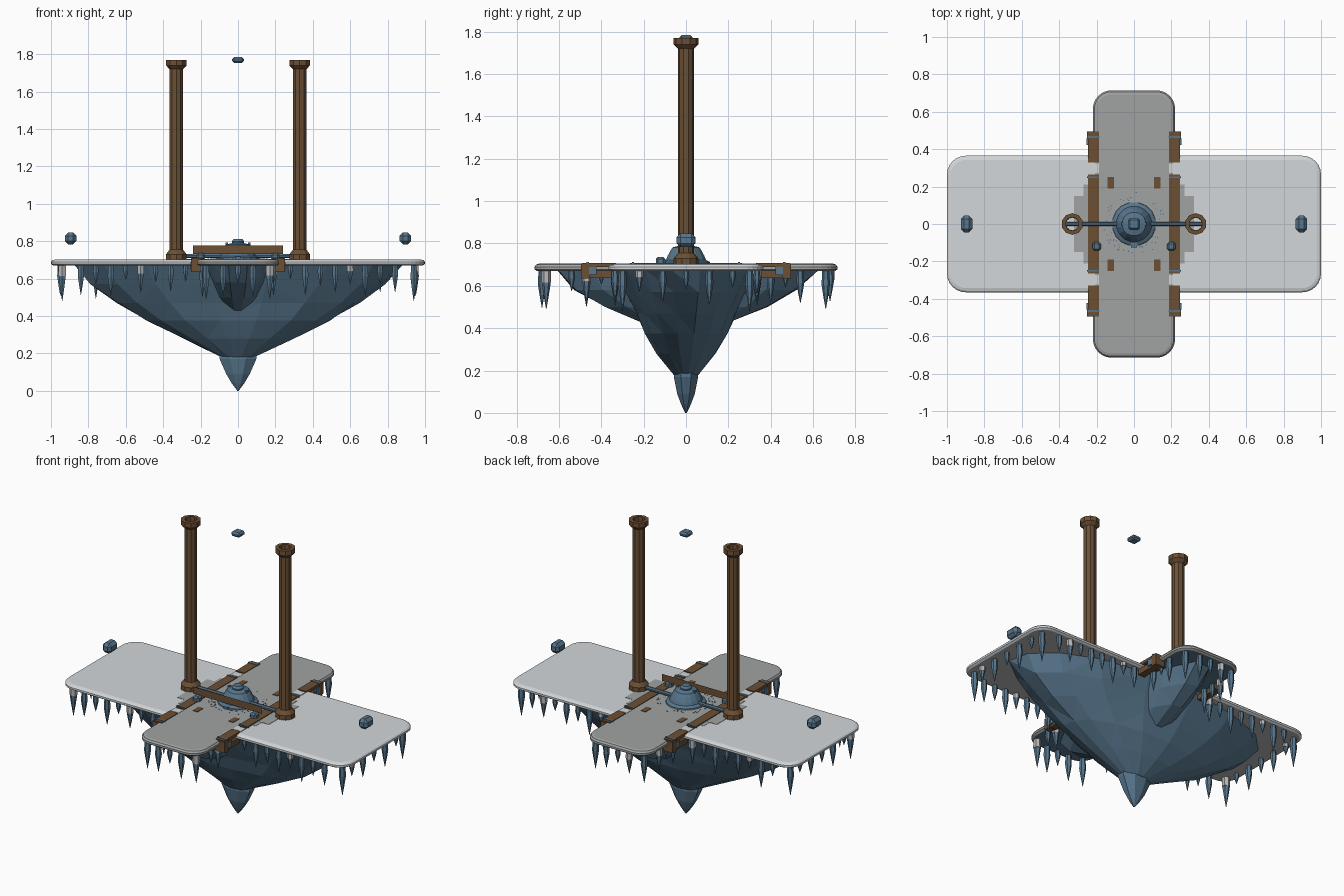
import bpy, bmesh, math, random
from mathutils import Vector

random.seed(4)
if "Cube" in bpy.data.objects:
    bpy.data.objects.remove(bpy.data.objects["Cube"])


def material(name, srgb):
    m = bpy.data.materials.new(name)
    m.use_nodes = True
    col = [c ** 2.2 for c in srgb] + [1]
    m.diffuse_color = col
    m.node_tree.nodes["Principled BSDF"].inputs["Base Color"].default_value = col
    return m


PALE = material("pale_snow", (.82, .84, .85))
GREY = material("stone_grey", (.625, .635, .635))
UNDER = material("underside_grey", (.72, .72, .72))
BLUE = material("slate_blue", (.345, .46, .545))
WOOD = material("brown_wood", (.42, .315, .22))


def finish(name, bm, *mats):
    bmesh.ops.recalc_face_normals(bm, faces=bm.faces)
    me = bpy.data.meshes.new(name)
    bm.to_mesh(me)
    bm.free()
    for m in mats:
        me.materials.append(m)
    ob = bpy.data.objects.new(name, me)
    bpy.context.collection.objects.link(ob)
    return ob


def loft(bm, rings, caps=True):
    """Skin a list of equally sized point rings."""
    vs = [[bm.verts.new(p) for p in r] for r in rings]
    n = len(vs[0])
    for a, b in zip(vs, vs[1:]):
        for i in range(n):
            j = (i + 1) % n
            bm.faces.new((a[i], a[j], b[j], b[i]))
    if caps:
        bm.faces.new(vs[0])
        bm.faces.new(vs[-1])


def oval(rx, ry, z, n, at=(0, 0), jitter=0):
    pts = []
    for i in range(n):
        t = math.tau * (i + .5) / n
        k = 1 + random.uniform(-jitter, jitter)
        pts.append((at[0] + rx * k * math.cos(t), at[1] + ry * k * math.sin(t), z))
    return pts


def lathe(bm, profile, n, at=(0, 0), caps=True):
    loft(bm, [oval(r, r, z, n, at) for r, z in profile], caps)


def rounded(hx, hy, r, z, steps=6):
    pts = []
    for q, (sx, sy) in enumerate([(1, 1), (-1, 1), (-1, -1), (1, -1)]):
        for k in range(steps + 1):
            t = math.pi / 2 * (q + k / steps)
            pts.append((sx * (hx - r) + r * math.cos(t), sy * (hy - r) + r * math.sin(t), z))
    return pts


def box(bm, centre, size, bevel=0):
    vs = bmesh.ops.create_cube(bm, size=1)["verts"]
    for v in vs:
        v.co = Vector(centre) + Vector(c * s for c, s in zip(v.co, size))
    if bevel:
        edges = list({e for v in vs for e in v.link_edges})
        bmesh.ops.bevel(bm, geom=edges, offset=bevel, segments=1, affect='EDGES')


def boxes(name, mat, items, bevel=0):
    bm = bmesh.new()
    for c, s in items:
        box(bm, c, s, bevel)
    return finish(name, bm, mat)


# Crossed platform slabs with their own underside colours
def slab(name, hx, hy, top, mat, under):
    bm = bmesh.new()
    loft(bm, [rounded(hx - d, hy - d, .1 - d, z) for d, z in
              ((.012, .67), (0, .678), (0, .69), (.008, top - .004), (.022, top))])
    ob = finish(name, bm, mat, under)
    for p in ob.data.polygons:
        p.material_index = int(p.normal.z < -.9)


slab("wide_slab", 1, .365, .702, PALE, UNDER)
slab("long_slab", .22, .715, .705, GREY, BLUE)

# Worn stone patch around the centre
boxes("worn_patch", GREY, [((0, 0, .702), (.64, .3, .004)), ((0, 0, .7015), (.54, .42, .004))])


# Faceted rock below the platform
def rock(name, levels, n):
    bm = bmesh.new()
    loft(bm, [oval(rx, ry, z, n, jitter=.025) for z, rx, ry in levels])
    bmesh.ops.triangulate(bm, faces=[f for f in bm.faces if len(f.verts) == 4])
    finish(name, bm, BLUE)


rock("wide_rock", [(.675, .88, .35), (.57, .79, .29), (.47, .65, .24),
                   (.375, .5, .2), (.28, .3, .14), (.18, .09, .06)], 16)
rock("long_rock", [(.675, .2, .64), (.58, .165, .54), (.5, .13, .4), (.43, .07, .22)], 12)

bm = bmesh.new()
loft(bm, [oval(rx, ry, z, 8) for z, rx, ry in
          ((.205, .108, .06), (.17, .106, .062), (.09, .068, .045), (.04, .036, .025), (0, .004, .004))])
finish("rock_tip", bm, BLUE)

# Icicles hanging around both rims, longest at the corners
spots = []
for s in (-1, 1):
    for t in (-1, 1):
        spots += [(s * .94, t * .3, .19), (s * .17, t * .66, .18)]
        spots += [(s * (.28 + .08 * i), t * .335, 0) for i in range(8)]
        spots += [(s * .19, t * (.4 + .07 * i), 0) for i in range(3)]
    spots += [(s * .95, -.22 + .11 * i, 0) for i in range(5)]
    spots += [(-.08 + .08 * i, s * .68, 0) for i in range(3)]
ice, collars = bmesh.new(), bmesh.new()
for i, (x, y, length) in enumerate(spots):
    h = length or (random.uniform(.13, .18) if i % 2 else random.uniform(.06, .11))
    r = .012 + .045 * h
    lathe(ice, [(r * .8, .68), (r, .67 - h * .35), (r * .6, .67 - h * .65), (.001, .67 - h)], 6, (x, y))
    if i % 5 == 0:
        lathe(collars, [(r * 1.1, .68), (r * 1.15, .67 - h * .3)], 6, (x, y))
finish("icicles", ice, BLUE)
finish("icicle_collars", collars, UNDER)

# Tall hollow wooden pillars
for side, x in (("left", .33), ("right", -.33)):
    bm = bmesh.new()
    lathe(bm, [(.058, .7), (.058, .73), (.038, .755), (.038, 1.72), (.058, 1.74), (.058, 1.77),
               (.036, 1.77), (.034, .704)], 10, (x, 0), caps=False)
    finish(side + "_pillar", bm, WOOD)

# Central dome with bolts and knob
bm = bmesh.new()
lathe(bm, [(.119, .7), (.116, .712), (.096, .722), (.089, .74), (.075, .766),
           (.064, .782), (.032, .79), (.034, .798), (.024, .812)], 16)
finish("dome", bm, BLUE)
boxes("dome_bolts", BLUE, [((s * .06, 0, .782), (.014, .014, .02)) for s in (-1, 1)]
      + [((0, -.11, .708), (.03, .03, .02))])

# Rods joining dome and pillars
for side, s in (("left", 1), ("right", -1)):
    bm = bmesh.new()
    loft(bm, [[(s * x, y, z + .72) for y, z, _ in oval(.012, .012, 0, 8)] for x in (.07, .375)])
    finish(side + "_rod", bm, BLUE)

# Paper-thin front board on two small posts
bm = bmesh.new()
bm.faces.new([bm.verts.new((x, -.105, z)) for x, z in
              ((-.24, .732), (.24, .732), (.24, .776), (-.24, .776))])
finish("front_board", bm, WOOD)
boxes("board_posts", BLUE, [((s * .2, -.12, .717), (.045, .045, .04)) for s in (-1, 1)], .01)

# Wooden beams, end brackets and pegs along the long slab
beams, brackets, pegs, clips, snow = [], [], [], [], []
for s in (-1, 1):
    beams.append(((s * .217, 0, .699), (.058, .53, .02)))
    for t in (-1, 1):
        beams.append(((s * .217, t * .41, .699), (.058, .16, .02)))
        brackets += [((s * .222, t * .41, .655), (.045, .16, .036)),
                     ((s * .22, t * .475, .67), (.065, .04, .07))]
        pegs.append(((s * .125, t * .22, .704), (.035, .06, .008)))
        clips += [((s * .218, t * .465, .703), (.068, .012, .018)),
                  ((s * .218, t * .25, .703), (.064, .01, .018)),
                  ((s * .243, t * .44, .67), (.02, .035, .04))]
        snow.append(((s * .217, t * .298, .704), (.058, .05, .005)))
boxes("beams", WOOD, beams)
boxes("beam_brackets", WOOD, brackets)
boxes("floor_pegs", WOOD, pegs)
boxes("beam_clips", BLUE, clips)
boxes("snow_gaps", PALE, snow)

# Small chips scattered round the dome
chips = []
for i in range(50):
    a, r = random.uniform(0, math.tau), random.uniform(.125, .17)
    chips.append(((r * math.cos(a), r * math.sin(a), .705), (.006, .006, .004)))
boxes("stone_chips", BLUE, chips)

# Floating stones
boxes("side_stones", BLUE, [((s * .895, 0, .815), (.062, .09, .064)) for s in (-1, 1)], .018)
boxes("high_stone", BLUE, [((0, 0, 1.769), (.062, .062, .03))], .01)
